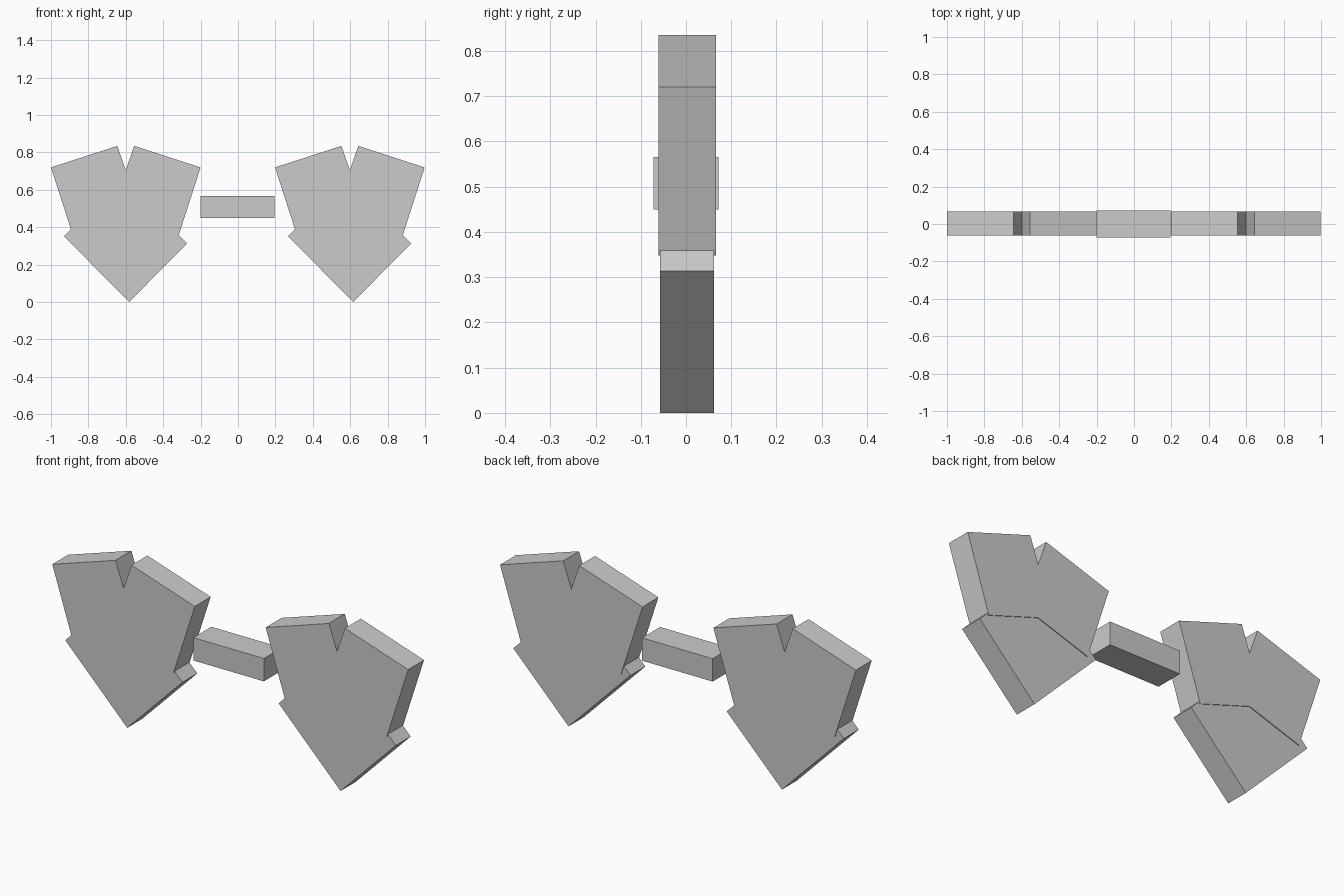
import bpy
import bmesh

cube = bpy.data.objects.get("Cube")
if cube:
    bpy.data.objects.remove(cube, do_unlink=True)

# Single plain grey material
grey = bpy.data.materials.new("light_grey")
grey.use_nodes = True
colour = (0.6, 0.6, 0.6, 1)
grey.diffuse_color = colour
grey.node_tree.nodes["Principled BSDF"].inputs["Base Color"].default_value = colour


def extrude_profile(name, points, y_front, y_back, shift=0):
    """Extrude an x-z outline along y into a flat-shaded solid."""
    bm = bmesh.new()
    face = bm.faces.new([bm.verts.new((x + shift, y_front, z)) for x, z in points])
    result = bmesh.ops.extrude_face_region(bm, geom=[face])
    moved = [v for v in result["geom"] if isinstance(v, bmesh.types.BMVert)]
    bmesh.ops.translate(bm, verts=moved, vec=(0, y_back - y_front, 0))
    bmesh.ops.recalc_face_normals(bm, faces=bm.faces)
    mesh = bpy.data.meshes.new(name)
    bm.to_mesh(mesh)
    bm.free()
    mesh.materials.append(grey)
    obj = bpy.data.objects.new(name, mesh)
    bpy.context.collection.objects.link(obj)
    return obj


# Outlines relative to the middle of each heart
half = [(0, 0.705), (0.045, 0.835), (0.4, 0.72), (0.28, 0.348), (0, 0.439)]
lobes = half + [(-x, z) for x, z in reversed(half[1:-1])]
point = [(0.018, 0), (0.328, 0.314), (-0.02, 0.664), (-0.33, 0.352)]

# Two hearts: notched upper lobes and a slightly thinner lower point
for side, centre in (("right", -0.6), ("left", 0.598)):
    extrude_profile(side + "_heart_lobes", lobes, -0.061, 0.066, centre)
    extrude_profile(side + "_heart_point", point, -0.057, 0.062, centre)

# Bridge bar joining the hearts
bar = [(-0.2, 0.45), (0.196, 0.45), (0.196, 0.566), (-0.2, 0.566)]
extrude_profile("bridge_bar", bar, -0.072, 0.072)
